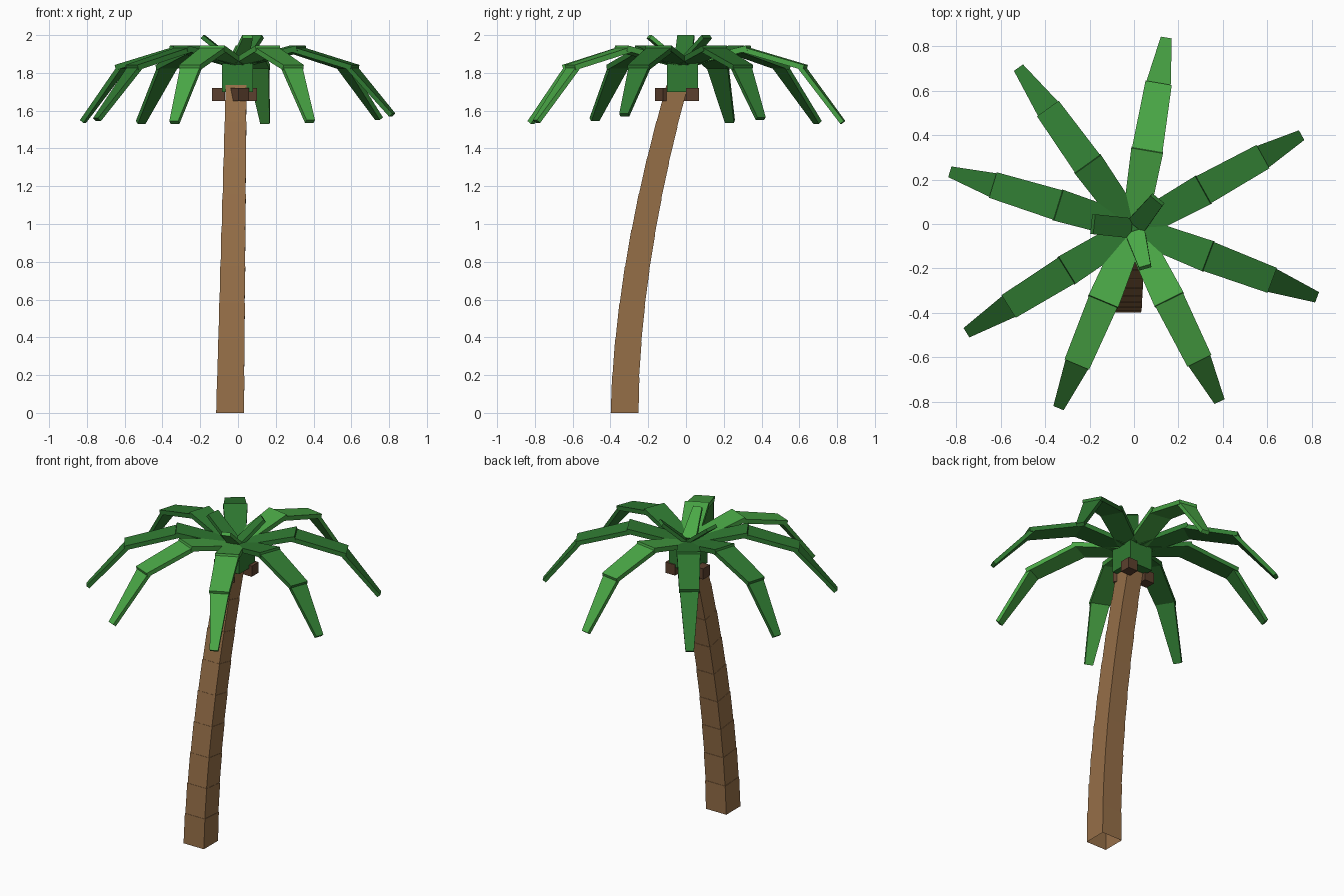
import bpy, bmesh, math
from mathutils import Vector, Matrix

if "Cube" in bpy.data.objects:
    bpy.data.objects.remove(bpy.data.objects["Cube"])


def srgb(r, g, b):
    f = lambda c: (c / 255 / 12.92) if c < 10 else ((c / 255 + 0.055) / 1.055) ** 2.4
    return (f(r), f(g), f(b), 1)


def material(name, rgb):
    m = bpy.data.materials.new(name)
    m.diffuse_color = srgb(*rgb)
    m.use_nodes = True
    m.node_tree.nodes["Principled BSDF"].inputs["Base Color"].default_value = m.diffuse_color
    return m


BARK = material("bark_brown", (150, 111, 72))
NUT = material("dark_brown", (92, 64, 46))
LIGHT = material("light_green", (74, 168, 70))
DARK = material("deep_green", (48, 123, 50))


def finish(bm, name, mat):
    bmesh.ops.recalc_face_normals(bm, faces=bm.faces)
    me = bpy.data.meshes.new(name)
    bm.to_mesh(me)
    bm.free()
    me.materials.append(mat)
    ob = bpy.data.objects.new(name, me)
    bpy.context.collection.objects.link(ob)
    return ob


def box(name, loc, size, turn, mat):
    bm = bmesh.new()
    m = Matrix.Translation(loc) @ Matrix.Rotation(math.radians(turn), 4, 'Z') @ Matrix.Diagonal((*size, 1))
    bmesh.ops.create_cube(bm, size=1, matrix=m)
    return finish(bm, name, mat)


def plank(bm, origin, azimuth, a, b, wa, wb, t):
    """Tapered slab; a and b are (radius, height) on its top surface."""
    az = math.radians(azimuth)
    out = Vector((math.cos(az), math.sin(az), 0))
    side = Vector((-out.y, out.x, 0))
    up = Vector((0, 0, 1))
    pa = Vector(origin) + out * a[0] + up * a[1]
    pb = Vector(origin) + out * b[0] + up * b[1]
    n = (pb - pa).normalized().cross(side)
    rings = []
    for p, w in ((pa, wa), (pb, wb)):
        rings.append([bm.verts.new(p + side * s * w / 2 - n * d)
                      for s, d in ((-1, 0), (1, 0), (1, t), (-1, t))])
    r0, r1 = rings
    bm.faces.new(r0)
    bm.faces.new(r1[::-1])
    for i in range(4):
        j = (i + 1) % 4
        bm.faces.new((r0[j], r0[i], r1[i], r1[j]))


# Trunk: nine stacked segments along a lean, each a touch narrower than the last
SEGMENTS, HEIGHT = 9, 1.72


def trunk_ring(bm, t, half):
    bend = t ** 1.75
    c = Vector((-0.042 + 0.032 * t, -0.325 + 0.275 * bend, HEIGHT * t))
    lean = math.atan(0.275 * 1.75 * t ** 0.75 / HEIGHT) if t > 0 else 0
    rot = Matrix.Rotation(-lean, 3, 'X')
    return [bm.verts.new(c + rot @ Vector((x * half, y * half, 0)))
            for x, y in ((-1, -1), (1, -1), (1, 1), (-1, 1))]


bm = bmesh.new()
previous = None
for i in range(SEGMENTS):
    t0, t1 = i / SEGMENTS, (i + 1) / SEGMENTS
    low = trunk_ring(bm, t0, 0.0735 - 0.0185 * t0 - (0.001 if i else 0))
    high = trunk_ring(bm, t1, 0.0735 - 0.0185 * t1 + 0.001)
    pairs = [(low, high)] + ([(previous, low)] if previous else [])
    for p, q in pairs:
        for k in range(4):
            j = (k + 1) % 4
            bm.faces.new((p[k], p[j], q[j], q[k]))
    previous = high
bm.faces.new(previous)
finish(bm, "trunk", BARK)

# Crown block and coconuts
CROWN = (0, -0.02, 0)
box("crown_block", (-0.003, -0.019, 1.775), (0.165, 0.165, 0.15), 0, DARK)
for i, (x, y, turn) in enumerate(((0.065, 0.035, 0), (-0.103, -0.015, 0), (0.01, -0.115, 37))):
    box(f"coconut_{i + 1}", (x, y, 1.685), (0.07, 0.07, 0.07), turn, NUT)

# Drooping fronds: azimuth, tip radius, tip height, colour
FRONDS = ((80.4, 0.872, 1.545, LIGHT), (29.1, 0.864, 1.565, DARK),
          (-20.6, 0.881, 1.585, DARK), (-63.7, 0.870, 1.55, LIGHT),
          (-112.8, 0.878, 1.545, LIGHT), (211.9, 0.889, 1.56, DARK),
          (162.9, 0.868, 1.55, DARK), (125.7, 0.892, 1.545, DARK))
for i, (az, r, z, mat) in enumerate(FRONDS):
    bm = bmesh.new()
    plank(bm, CROWN, az, (0.02, 1.862), (0.355, 1.945), 0.115, 0.145, 0.03)
    plank(bm, CROWN, az, (0.335, 1.938), (0.665, 1.842), 0.14, 0.12, 0.028)
    plank(bm, CROWN, az, (0.65, 1.838), (r, z), 0.115, 0.05, 0.024)
    finish(bm, f"frond_{i + 1}", mat)

# Short upright sprouts in the middle
SPROUTS = ((-74, 0.175, 0.055, LIGHT), (174, 0.18, 0.09, DARK), (51, 0.16, 0.07, DARK))
for i, (az, r, w, mat) in enumerate(SPROUTS):
    bm = bmesh.new()
    plank(bm, CROWN, az, (0.01, 1.865), (r, 2.0), 0.09, w, 0.022)
    finish(bm, f"sprout_{i + 1}", mat)
